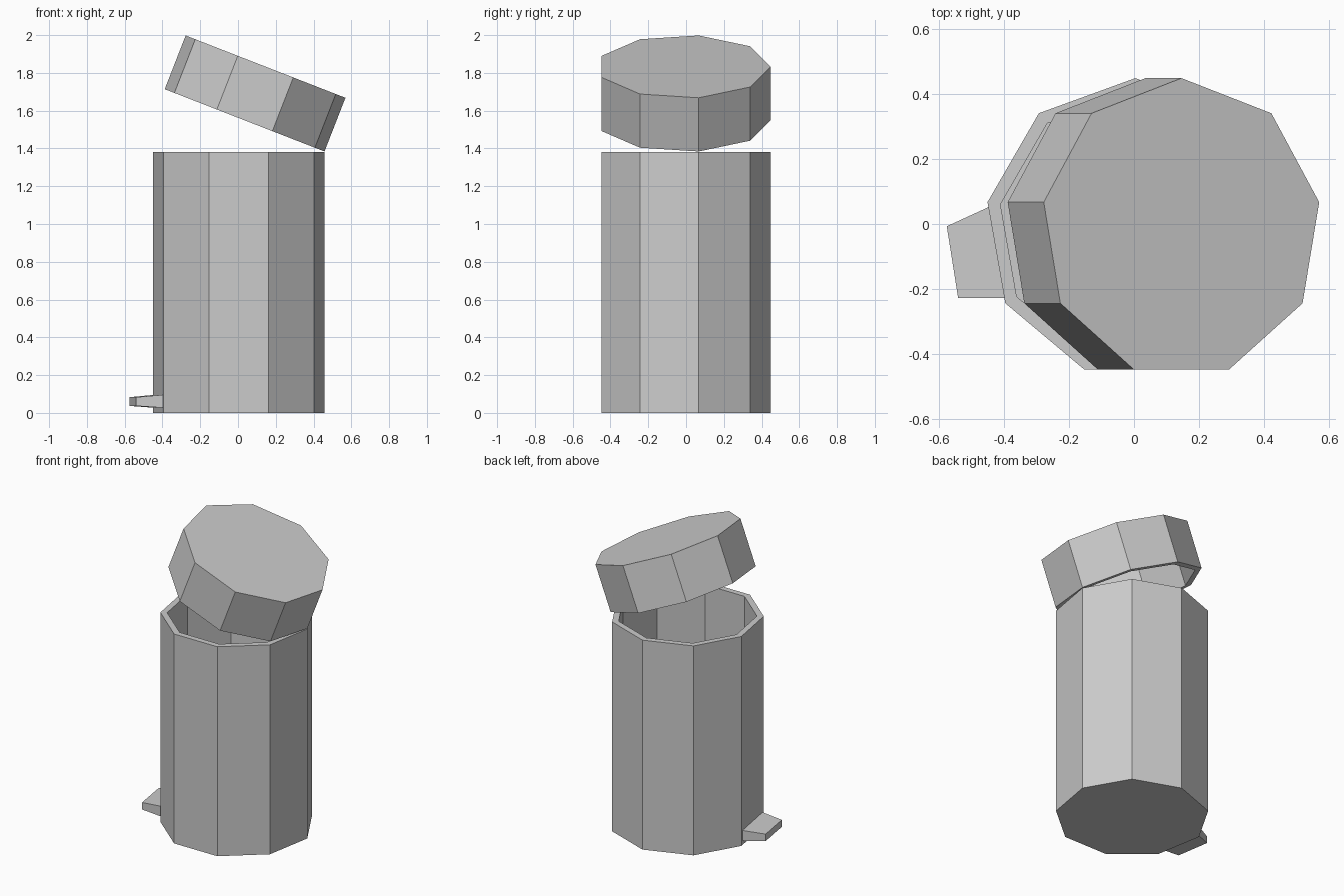
import bpy, bmesh
from math import sin, cos, radians, tau
from mathutils import Matrix, Vector

if "Cube" in bpy.data.objects:
    bpy.data.objects.remove(bpy.data.objects["Cube"])

SIDES, RADIUS, WALL = 9, 0.461, 0.038
CX, CY = 0.004, -0.013
BODY_H, LID_H = 1.38, 0.305


def finish(bm, name):
    bmesh.ops.recalc_face_normals(bm, faces=bm.faces)
    mesh = bpy.data.meshes.new(name)
    bm.to_mesh(mesh)
    bm.free()
    obj = bpy.data.objects.new(name, mesh)
    bpy.context.collection.objects.link(obj)
    return obj


def corner(i, z):
    a = tau * i / SIDES
    return Vector((CX + RADIUS * sin(a), CY + RADIUS * cos(a), z))


def cup(name, closed_z, open_z, floor, tilt=None):
    """Nine-sided tub, hollowed from its open end."""
    bm = bmesh.new()
    base = bm.faces.new([bm.verts.new(corner(i, closed_z)) for i in range(SIDES)])
    ext = bmesh.ops.extrude_face_region(bm, geom=[base], use_keep_orig=True)["geom"]
    verts = [g for g in ext if isinstance(g, bmesh.types.BMVert)]
    rim = [g for g in ext if isinstance(g, bmesh.types.BMFace)][0]
    bmesh.ops.translate(bm, verts=verts, vec=(0, 0, open_z - closed_z))
    bmesh.ops.recalc_face_normals(bm, faces=bm.faces)
    bmesh.ops.inset_region(bm, faces=[rim], thickness=WALL, use_even_offset=True)
    inner = bmesh.ops.extrude_discrete_faces(bm, faces=[rim])["faces"][0]
    depth = abs(open_z - closed_z) - floor
    step = -depth if open_z > closed_z else depth
    bmesh.ops.translate(bm, verts=inner.verts[:], vec=(0, 0, step))
    if tilt:
        bmesh.ops.transform(bm, matrix=tilt, verts=bm.verts)
    return finish(bm, name)


# Bin body
cup("bin_body", 0, BODY_H, WALL)

# Lid, swung open about the hinge on the right
hinge = Vector((CX + RADIUS * cos(radians(10)), 0, BODY_H + 0.004))
swing = (Matrix.Translation(hinge) @ Matrix.Rotation(radians(21.3), 4, "Y")
         @ Matrix.Translation(-hinge))
cup("lid", BODY_H + 0.004 + LID_H, BODY_H + 0.004, WALL, swing)

# Foot pedal, tapering out from the left side panel
bm = bmesh.new()
sections = [((-0.440, 0.055), (-0.390, -0.228), 0.027, 0.096),
            ((-0.575, -0.007), (-0.540, -0.228), 0.037, 0.083)]
rings = [[bm.verts.new((*p, z)) for p, z in ((a, lo), (b, lo), (b, hi), (a, hi))]
         for a, b, lo, hi in sections]
for ring in rings:
    bm.faces.new(ring)
for i in range(4):
    j = (i + 1) % 4
    bm.faces.new((rings[0][i], rings[0][j], rings[1][j], rings[1][i]))
finish(bm, "foot_pedal")
